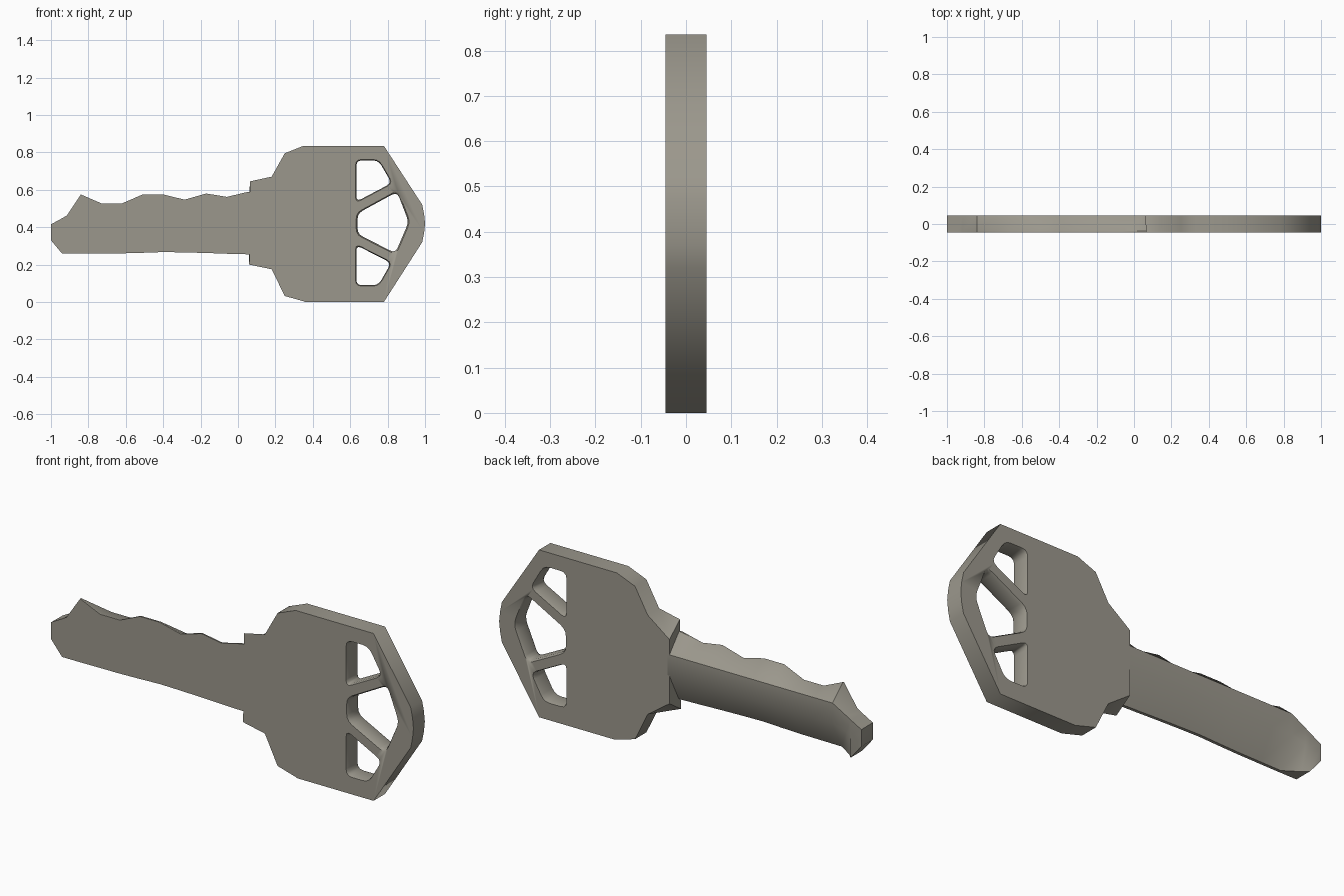
import bpy, bmesh
from math import radians
from mathutils import Vector

if "Cube" in bpy.data.objects:
    bpy.data.objects.remove(bpy.data.objects["Cube"])

T = 0.045  # half thickness
metal = bpy.data.materials.new("dull_metal")
metal.diffuse_color = (.33, .313, .265, 1)
metal.use_nodes = True
metal.node_tree.nodes["Principled BSDF"].inputs["Base Color"].default_value = metal.diffuse_color


def loft(name, rings):
    """Skin a list of equal-length point rings and cap both ends."""
    bm = bmesh.new()
    vs = [[bm.verts.new(p) for p in ring] for ring in rings]
    n = len(vs[0])
    for a, b in zip(vs, vs[1:]):
        for i in range(n):
            j = (i + 1) % n
            bm.faces.new((a[i], a[j], b[j], b[i]))
    bm.faces.new(vs[0])
    bm.faces.new(vs[-1][::-1])
    bmesh.ops.recalc_face_normals(bm, faces=bm.faces)
    me = bpy.data.meshes.new(name)
    bm.to_mesh(me)
    bm.free()
    me.materials.append(metal)
    ob = bpy.data.objects.new(name, me)
    bpy.context.collection.objects.link(ob)
    return ob


def select_only(ob):
    bpy.ops.object.select_all(action='DESELECT')
    ob.select_set(True)
    bpy.context.view_layer.objects.active = ob


def smooth(ob, degrees):
    select_only(ob)
    bpy.ops.object.shade_smooth_by_angle(angle=radians(degrees))


def rounded(points, r, steps=3):
    """Round the corners of a 2D polygon with small quadratic arcs."""
    pts = [Vector(p) for p in points]
    out = []
    for i, p in enumerate(pts):
        a = p + (pts[i - 1] - p).normalized() * r
        b = p + (pts[(i + 1) % len(pts)] - p).normalized() * r
        for k in range(steps + 1):
            t = k / steps
            out.append(a * (1 - t) ** 2 + p * 2 * t * (1 - t) + b * t * t)
    return out


# Head: front outline keeps the shoulder steps, back outline slopes into the blade
front = [(.06, .2), (.18, .175), (.25, .032), (.35, .004), (.36, 0), (.78, 0),
         (.985, .32), (.995, .37), (1, .42), (.995, .47), (.985, .52), (.78, .835),
         (.35, .835), (.25, .795), (.18, .67), (.065, .645)]
back = [(.06, .26)] + front[1:-1] + [(.06, .58)]
head = loft("key_head", [[(x, -T, z) for x, z in front],
                         [(x, T, z) for x, z in back]])

# Three rounded windows with a slightly flared rim
windows = {
    "upper_window": [(.63, .76), (.752, .76), (.825, .635), (.63, .532)],
    "middle_window": [(.635, .475), (.853, .594), (.917, .428), (.843, .256), (.635, .362)],
    "lower_window": [(.63, .308), (.822, .21), (.752, .087), (.63, .087)],
}
for name, outline in windows.items():
    pts = rounded(outline, .032)
    mid = sum(pts, Vector((0, 0))) / len(pts)
    rings = []
    for y, s in ((-.055, 1.06), (-.03, .97), (.03, .97), (.055, 1.06)):
        rings.append([(mid.x + (p.x - mid.x) * s, y, mid.y + (p.y - mid.y) * s)
                      for p in pts])
    cutter = loft(name + "_cutter", rings)
    mod = head.modifiers.new(name, 'BOOLEAN')
    mod.operation = 'DIFFERENCE'
    mod.solver = 'EXACT'
    mod.object = cutter
    select_only(head)
    bpy.ops.object.modifier_apply(modifier=name)
    bpy.data.objects.remove(cutter)
smooth(head, 62)

# Blade: flat front, back with a sloped cut edge, a ridge band and an undercut
stations = [  # x, bottom z, top z, back-bottom y
    (-1, .33, .415, T), (-.94, .258, .448, T), (-.915, .258, .463, .02),
    (-.84, .258, .575, -.03), (-.73, .259, .527, -.03), (-.62, .26, .527, -.03),
    (-.51, .263, .575, -.03), (-.4, .267, .575, -.03), (-.285, .265, .547, -.03),
    (-.17, .262, .58, -.03), (-.06, .258, .562, -.03), (.05, .255, .588, -.03),
    (.07, .255, .588, -.03)]
rings = []
for x, zb, zt, yb in stations:
    ridge = min(.505, zt)
    low = min(.4, (zb + ridge) / 2 + .02)
    rings.append([(x, -T, zb), (x, -T, zt), (x, -T + .008, zt),
                  (x, T, ridge - .001), (x, T, low), (x, yb, zb)])
smooth(loft("key_blade", rings), 40)
